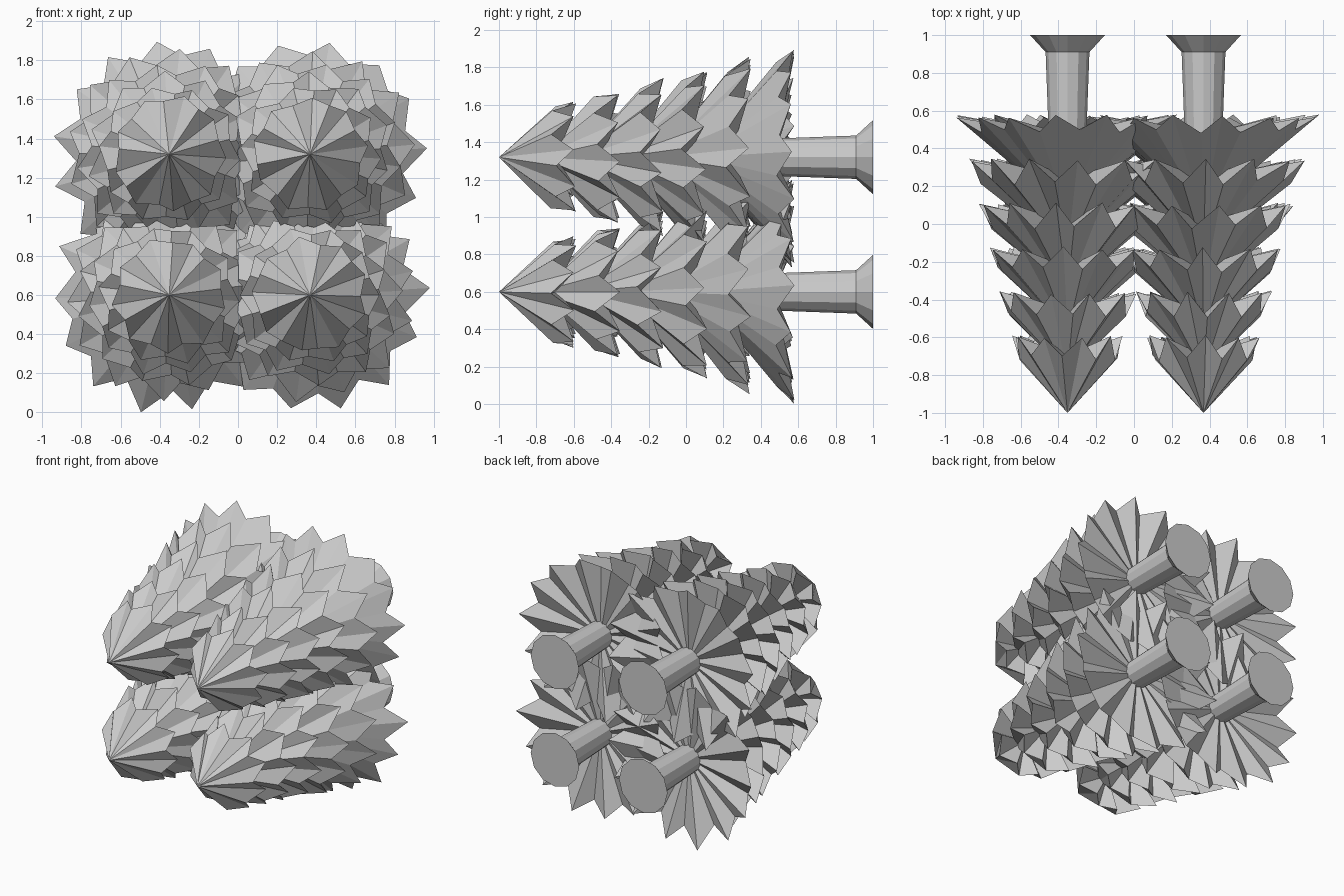
import bpy
import bmesh
import math
import random
from mathutils import Vector

cube = bpy.data.objects.get("Cube")
if cube:
    bpy.data.objects.remove(cube, do_unlink=True)

random.seed(7)

# Single matte grey
GREY = (0.6, 0.6, 0.6, 1)
grey = bpy.data.materials.new("plain grey")
grey.use_nodes = True
grey.diffuse_color = GREY
bsdf = grey.node_tree.nodes["Principled BSDF"]
bsdf.inputs["Base Color"].default_value = GREY
bsdf.inputs["Roughness"].default_value = 0.9

TIERS = 6
FIRST_RIM, TIER_STEP = -0.595, 0.233


def polar(cx, cz, angle, radius, y):
    return Vector((cx + radius * math.cos(angle), y, cz + radius * math.sin(angle)))


def finish(bm, name):
    bmesh.ops.recalc_face_normals(bm, faces=bm.faces)
    mesh = bpy.data.meshes.new(name)
    bm.to_mesh(mesh)
    bm.free()
    mesh.materials.append(grey)
    obj = bpy.data.objects.new(name, mesh)
    bpy.context.collection.objects.link(obj)


def foliage_tier(name, cx, cz, rim_y, radius, height, points, phase, notch, setback):
    """Pleated cone with a jagged star rim and a hollow, fanned underside."""
    bm = bmesh.new()
    apex = bm.verts.new((cx, rim_y - height, cz))
    hub = bm.verts.new((cx, rim_y - 0.1, cz))
    step = math.pi / points
    rim = []
    for i in range(points * 2):
        angle = phase + i * step + random.uniform(-0.15, 0.15) * step
        if i % 2 == 0:
            r = radius * random.uniform(0.95, 1.02)
            y = rim_y + random.uniform(-0.01, 0.01)
        else:
            r = radius * notch * random.uniform(0.96, 1.04)
            y = rim_y - setback * random.uniform(0.85, 1.15)
        rim.append(bm.verts.new(polar(cx, cz, angle, r, y)))
    for i, a in enumerate(rim):
        b = rim[(i + 1) % len(rim)]
        bm.faces.new((apex, a, b))
        bm.faces.new((hub, b, a))
    finish(bm, name)


def trunk(name, cx, cz, sides=12):
    """Slightly tapered trunk that flares into a flat foot."""
    bm = bmesh.new()
    rings = []
    for y, r in ((0.42, 0.098), (0.91, 0.116), (1.0, 0.198)):
        rings.append([bm.verts.new(polar(cx, cz, math.tau * i / sides, r, y))
                      for i in range(sides)])
    for low, high in zip(rings, rings[1:]):
        for i in range(sides):
            j = (i + 1) % sides
            bm.faces.new((low[i], low[j], high[j], high[i]))
    bm.faces.new(rings[0])
    bm.faces.new(rings[-1])
    finish(bm, name)


# Four trees lying on their sides: name, centre x, centre z, rim phase in degrees
TREES = (
    ("upper_right", -0.352, 1.32, 17.7),
    ("lower_right", -0.352, 0.6, 0),
    ("upper_left", 0.368, 1.32, 2),
    ("lower_left", 0.368, 0.6, 3),
)
for label, cx, cz, phase in TREES:
    trunk(label + "_tree_trunk", cx, cz)
    for k in range(TIERS):
        last = k == TIERS - 1
        turn = math.radians(phase) if last else random.uniform(0, math.tau)
        foliage_tier(f"{label}_tree_foliage_{k + 1}", cx, cz,
                     FIRST_RIM + TIER_STEP * k, 0.3 + 0.061 * k,
                     0.405 + 0.02 * k, 9 + k, turn,
                     0.89 - 0.014 * k, 0.08 if last else 0.115)
